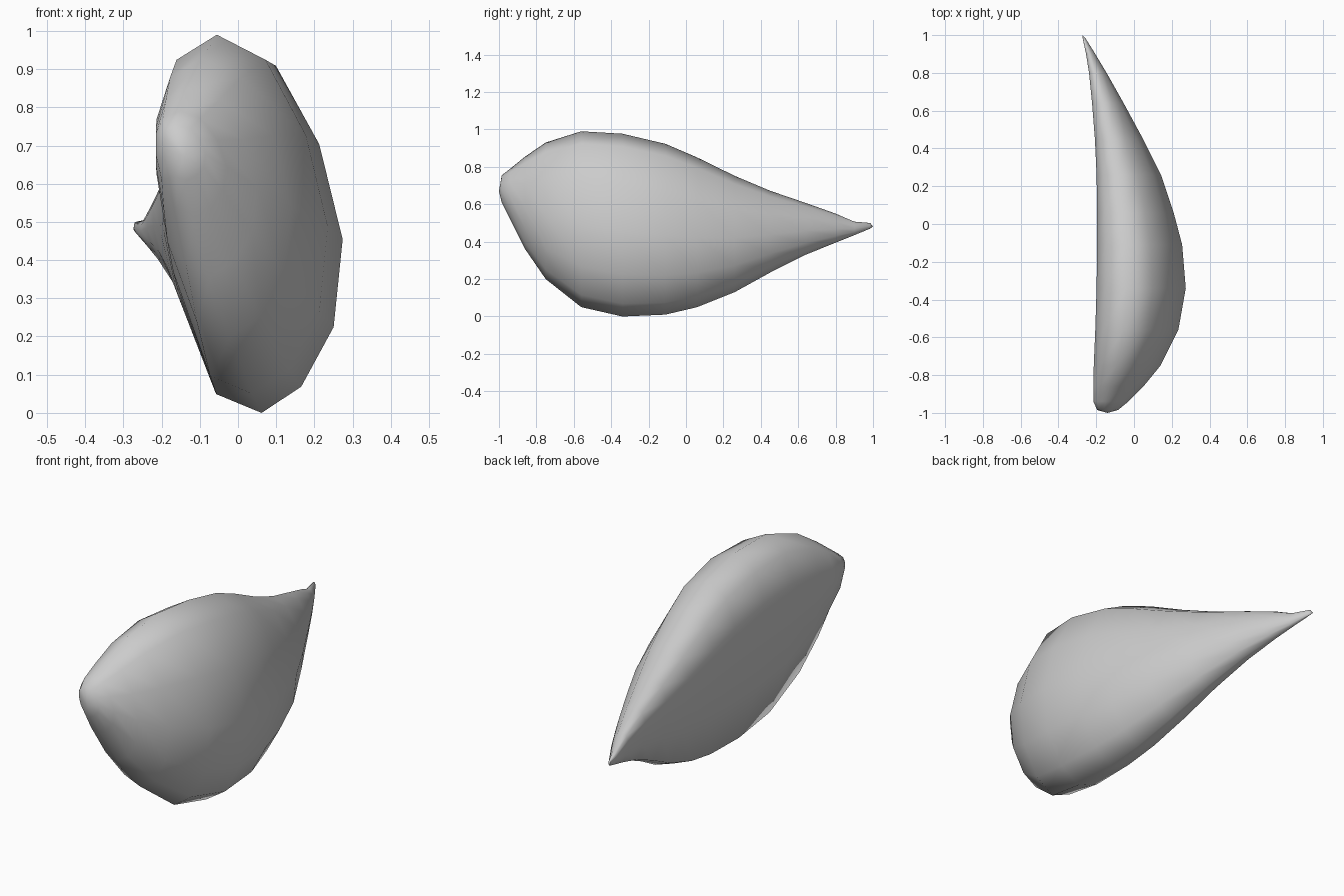
import bpy, bmesh

# Twelve-sided cross-section at the widest part, as fractions of (width, height)
PROFILE = [(0.34, 1.0), (0.63, 0.93), (0.87, 0.72), (1.0, 0.465), (0.95, 0.23),
           (0.77, 0.07), (0.55, 0.0), (0.30, 0.05), (0.08, 0.34), (0.0, 0.58),
           (0.0, 0.78), (0.10, 0.93)]

# Stations along the body: y, x min, x max, z min, z max
STATIONS = [
    (-0.985, -0.195, -0.085, 0.61, 0.755),
    (-0.94, -0.215, -0.03, 0.52, 0.79),
    (-0.86, -0.215, 0.05, 0.36, 0.855),
    (-0.75, -0.213, 0.14, 0.20, 0.93),
    (-0.56, -0.205, 0.235, 0.05, 0.99),
    (-0.34, -0.198, 0.274, 0.0, 0.977),
    (-0.11, -0.195, 0.255, 0.01, 0.923),
    (0.06, -0.195, 0.21, 0.05, 0.85),
    (0.26, -0.198, 0.143, 0.13, 0.752),
    (0.45, -0.207, 0.048, 0.235, 0.672),
    (0.64, -0.222, -0.055, 0.33, 0.607),
    (0.80, -0.238, -0.145, 0.395, 0.55),
    (0.90, -0.254, -0.205, 0.435, 0.507),
    (0.985, -0.272, -0.258, 0.47, 0.50),
]

bm = bmesh.new()

# Loft rings along the length
rings = []
for y, x0, x1, z0, z1 in STATIONS:
    rings.append([bm.verts.new((x0 + u * (x1 - x0), y, z0 + v * (z1 - z0)))
                  for u, v in PROFILE])
n = len(PROFILE)
for a, b in zip(rings, rings[1:]):
    for i in range(n):
        j = (i + 1) % n
        bm.faces.new((a[i], a[j], b[j], b[i]))

# Close blunt front and pointed tail
for ring, point in ((rings[0], (-0.14, -1.0, 0.67)), (rings[-1], (-0.274, 1.0, 0.48))):
    tip = bm.verts.new(point)
    for i in range(n):
        bm.faces.new((ring[i], ring[(i + 1) % n], tip))

bmesh.ops.recalc_face_normals(bm, faces=bm.faces)
for f in bm.faces:
    f.smooth = True
mesh = bpy.data.meshes.new("teardrop_shell")
bm.to_mesh(mesh)
bm.free()
shell = bpy.data.objects.new("teardrop_shell", mesh)
bpy.context.collection.objects.link(shell)
